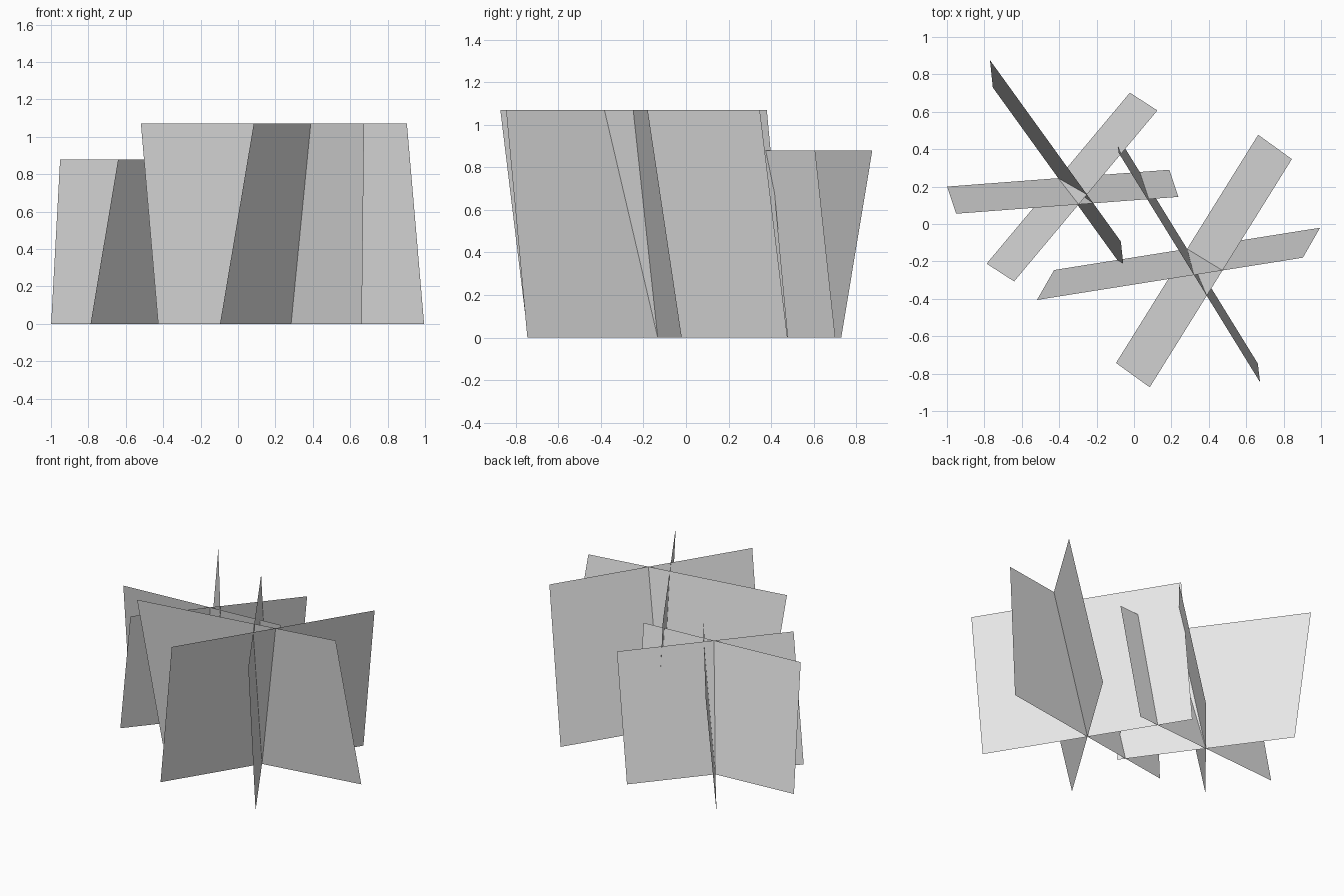
import bpy
import bmesh
from mathutils import Vector

cube = bpy.data.objects.get("Cube")
if cube:
    bpy.data.objects.remove(cube, do_unlink=True)

# Plain light grey for every card
grey = bpy.data.materials.new("light grey")
grey.use_nodes = True
colour = (0.8, 0.8, 0.8, 1.0)
grey.diffuse_color = colour
grey.node_tree.nodes["Principled BSDF"].inputs["Base Color"].default_value = colour


def add_card(name, centre, half, lean, height):
    """One flat leaning sheet: base edge through centre, top edge shifted by lean."""
    c = Vector((*centre, 0))
    h = Vector((*half, 0))
    up = Vector((*lean, height))
    bm = bmesh.new()
    bm.faces.new([bm.verts.new(p) for p in (c - h, c + h, c + h + up, c - h + up)])
    mesh = bpy.data.meshes.new(name)
    bm.to_mesh(mesh)
    bm.free()
    mesh.materials.append(grey)
    bpy.context.collection.objects.link(bpy.data.objects.new(name, mesh))


# Each clump: base centre, height, then (half width, lean) of its three crossed cards
clumps = {
    "tall_clump": ((0.284, -0.133), 1.07, [
        ((0.38, 0.61), (0.18, -0.13)),
        ((0.711, 0.113), (-0.092, -0.16)),
        ((0.378, -0.613), (0.012, -0.10)),
    ]),
    "short_clump": ((-0.405, 0.245), 0.88, [
        ((0.383, 0.457), (0.147, -0.095)),
        ((0.594, 0.045), (0.048, -0.145)),
        ((0.35, -0.485), (-0.015, 0.146)),
    ]),
}

for clump, (centre, height, cards) in clumps.items():
    for i, (half, lean) in enumerate(cards, 1):
        add_card(f"{clump}_card_{i}", centre, half, lean, height)
